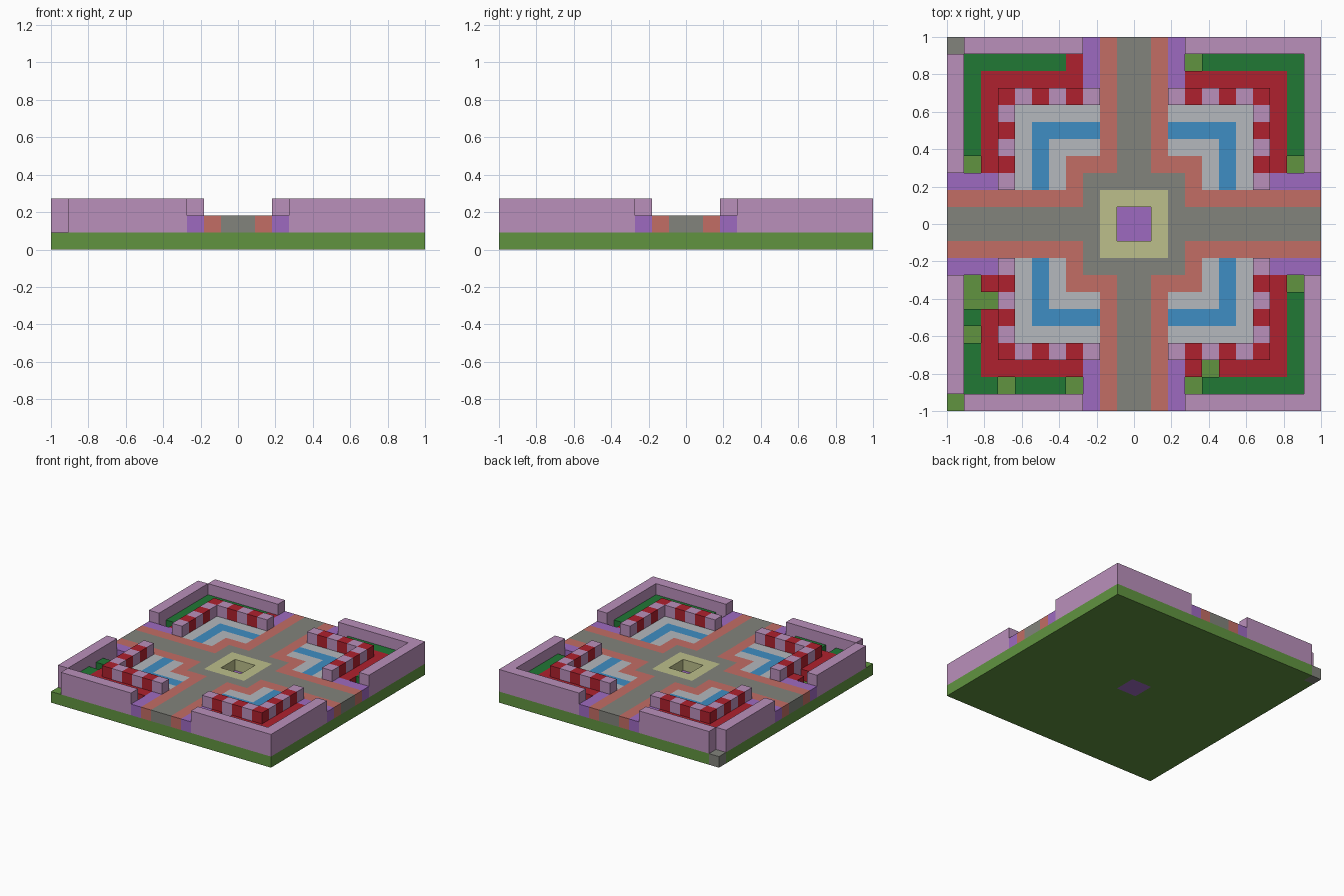
import bpy
import bmesh
from mathutils import Vector

cube = bpy.data.objects.get("Cube")
if cube:
    bpy.data.objects.remove(cube, do_unlink=True)

N = 22               # blocks along each side
S = 2 / N            # block size

COLOURS = {
    "mauve": "BA90BB", "leaf_green": "619440", "dark_green": "217835",
    "red": "AF212E", "light_grey": "B5B8BE", "blue": "3F8DC3",
    "terracotta": "C26D65", "stone_grey": "82837C", "khaki": "BCBF8B",
    "purple": "9E6AC0",
}


def linear(code):
    def channel(k):
        c = int(code[k:k + 2], 16) / 255
        return c / 12.92 if c < 0.04 else ((c + 0.055) / 1.055) ** 2.4
    return (channel(0), channel(2), channel(4), 1.0)


MATERIALS = {}
for name, code in COLOURS.items():
    mat = bpy.data.materials.new(name)
    mat.use_nodes = True
    mat.diffuse_color = linear(code)
    bsdf = next(n for n in mat.node_tree.nodes if n.type == "BSDF_PRINCIPLED")
    bsdf.inputs["Base Color"].default_value = linear(code)
    MATERIALS[name] = mat

# Gaps in the planting and the two open corners
GAPS = {(14, 20), (20, 14), (1, 14), (1, 7), (1, 6), (2, 6), (1, 4), (3, 1),
        (7, 1), (14, 1), (15, 2), (20, 7), (0, 0), (0, N - 1)}


def ring(i):
    """Blocks between block i and the centre line."""
    return i - N // 2 if i >= N // 2 else N // 2 - 1 - i


def column(i, j):
    """Part and colour of each block standing on the base."""
    hi, lo = max(ring(i), ring(j)), min(ring(i), ring(j))
    if hi == 0 or (i, j) in GAPS:
        return []
    if hi <= 2:
        return [("plaza", "khaki" if hi == 1 else "stone_grey")]
    if lo <= 1:
        return [("streets", "terracotta" if lo else "stone_grey")]
    if hi >= 8 and lo == 2:
        return [("gate_paving", "purple")]
    if hi <= 6:
        tone = {3: "terracotta", 5: "blue"}.get(hi, "light_grey")
        return [("courtyards", tone)]
    if hi == 7:
        tone = "red" if lo % 2 else "mauve"
        return [("striped_edging", tone)] * 2
    if hi <= 9:
        red = hi == 8 or (i, j) == (7, 20)
        return [("flower_beds", "red" if red else "dark_green")]
    return [("outer_walls", "mauve")] * 2


# Fill the block map
blocks = {}
for i in range(N):
    for j in range(N):
        tone = "leaf_green"
        if max(ring(i), ring(j)) == 0:
            tone = "purple"
        elif (i, j) == (0, N - 1):
            tone = "stone_grey"
        for k, block in enumerate([("base", tone)] + column(i, j)):
            blocks[i, j, k] = block

# Outward directions, each with two axes spanning the face
AXES = [Vector((1, 0, 0)), Vector((0, 1, 0)), Vector((0, 0, 1))]
SIDES = []
for n in range(3):
    u, v = AXES[(n + 1) % 3], AXES[(n + 2) % 3]
    SIDES += [(AXES[n], u, v), (-AXES[n], v, u)]


def build(part):
    """Make one part from the exposed faces of its blocks."""
    bm = bmesh.new()
    used = []
    for cell, (owner, tone) in blocks.items():
        if owner != part:
            continue
        if tone not in used:
            used.append(tone)
        centre = Vector(cell) + Vector((0.5 - N / 2, 0.5 - N / 2, 0.5))
        for d, u, v in SIDES:
            if tuple(int(c) for c in Vector(cell) + d) in blocks:
                continue
            corners = [(-1, -1), (1, -1), (1, 1), (-1, 1)]
            face = bm.faces.new([bm.verts.new((centre + (d + u * a + v * b) / 2) * S)
                                 for a, b in corners])
            face.material_index = used.index(tone)
    bmesh.ops.remove_doubles(bm, verts=bm.verts, dist=S / 100)
    # Join flat neighbours of the same colour
    bmesh.ops.dissolve_limit(bm, angle_limit=0.01, verts=bm.verts, edges=bm.edges,
                             delimit={"MATERIAL"})
    mesh = bpy.data.meshes.new(part)
    bm.to_mesh(mesh)
    bm.free()
    for tone in used:
        mesh.materials.append(MATERIALS[tone])
    bpy.context.collection.objects.link(bpy.data.objects.new(part, mesh))


for part in sorted({owner for owner, _ in blocks.values()}):
    build(part)
